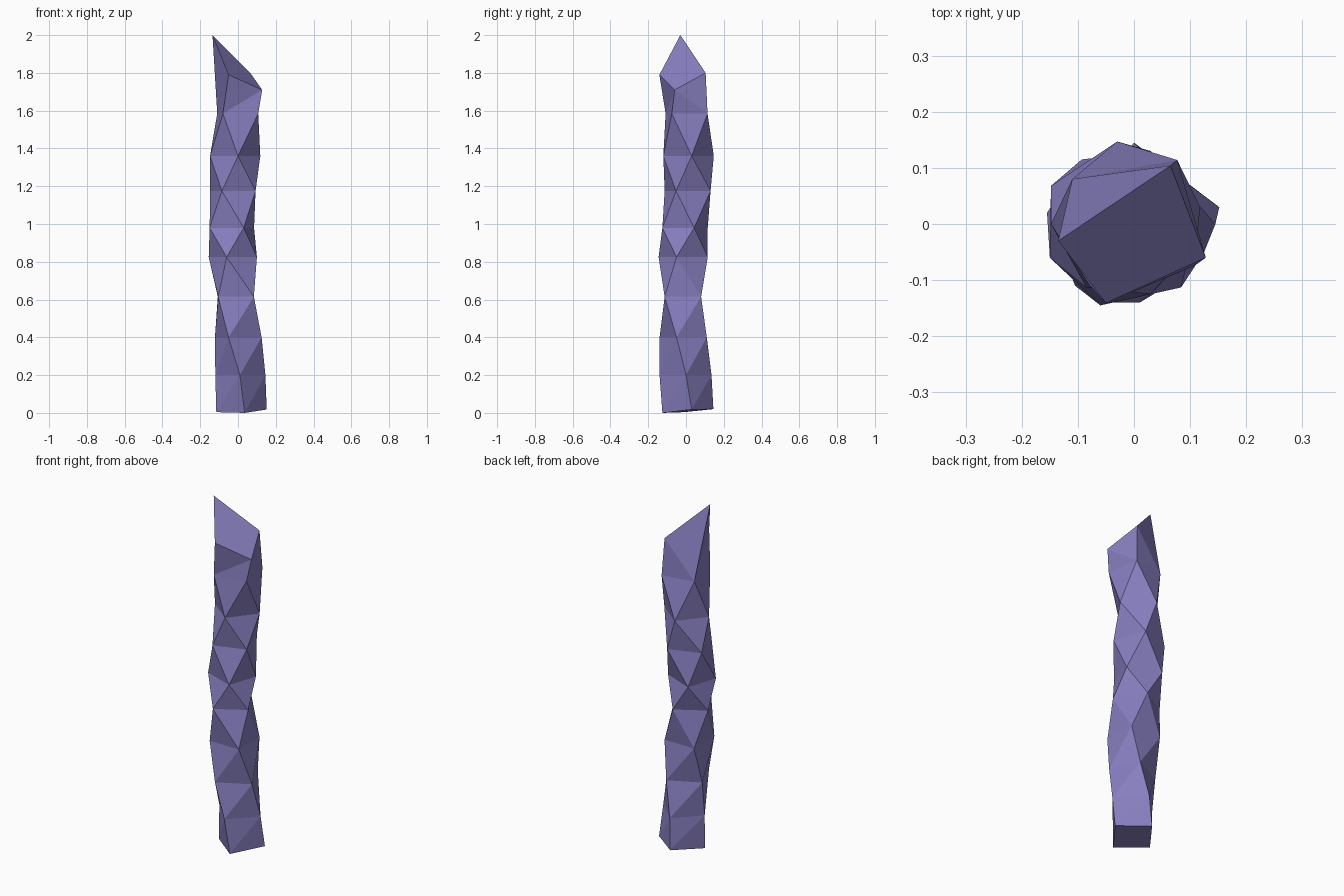
import bpy
import bmesh

# Cross-sections from base to tip: height, then front, right, back, left corners (x, y)
SECTIONS = [
    (0.20, (0.01, -0.14), (0.145, 0.0), (0.01, 0.135), (-0.12, 0.0)),
    (0.40, (-0.05, -0.14), (0.125, -0.05), (0.05, 0.11), (-0.122, 0.025)),
    (0.615, (-0.105, -0.11), (0.084, -0.113), (0.082, 0.08), (-0.107, 0.08)),
    (0.825, (-0.06, -0.145), (0.10, -0.05), (0.005, 0.115), (-0.155, 0.02)),
    (0.98, (0.03, -0.125), (0.085, 0.043), (-0.093, 0.115), (-0.15, -0.06)),
    (1.175, (-0.085, -0.113), (0.093, -0.053), (0.03, 0.13), (-0.148, 0.068)),
    (1.36, (0.0, -0.12), (0.118, 0.03), (-0.03, 0.147), (-0.148, 0.0)),
    (1.585, (-0.08, -0.108), (0.107, -0.075), (0.077, 0.114), (-0.11, 0.08)),
]
# Uneven end faces (x, y, z)
BASE = [(0.035, -0.125, 0), (0.152, 0.03, 0.018), (0.0, 0.145, 0.02), (-0.115, -0.01, 0.004)]
TIP = [(-0.05, -0.141, 1.79), (0.128, -0.06, 1.71), (0.065, 0.104, 1.8), (-0.135, -0.03, 2.0)]

rings = [BASE] + [[(x, y, s[0]) for x, y in s[1:]] for s in SECTIONS] + [TIP]

bm = bmesh.new()
rings = [[bm.verts.new(p) for p in ring] for ring in rings]

# Twisting sides, each split along its shorter (outward) diagonal
for low, up in zip(rings, rings[1:]):
    for i in range(4):
        a, b, c, d = low[i], low[(i + 1) % 4], up[(i + 1) % 4], up[i]
        if (a.co - c.co).length < (b.co - d.co).length:
            tris = ((a, b, c), (a, c, d))
        else:
            tris = ((a, b, d), (b, c, d))
        for t in tris:
            bm.faces.new(t)

# Base and slanted tip
bm.faces.new(rings[0][::-1])
bm.faces.new(rings[-1])
bm.normal_update()

mesh = bpy.data.meshes.new("twisted_shard")
bm.to_mesh(mesh)
bm.free()
shard = bpy.data.objects.new("twisted_shard", mesh)
bpy.context.collection.objects.link(shard)

mat = bpy.data.materials.new("violet_stone")
mat.diffuse_color = (0.24, 0.21, 0.52, 1)
mesh.materials.append(mat)
